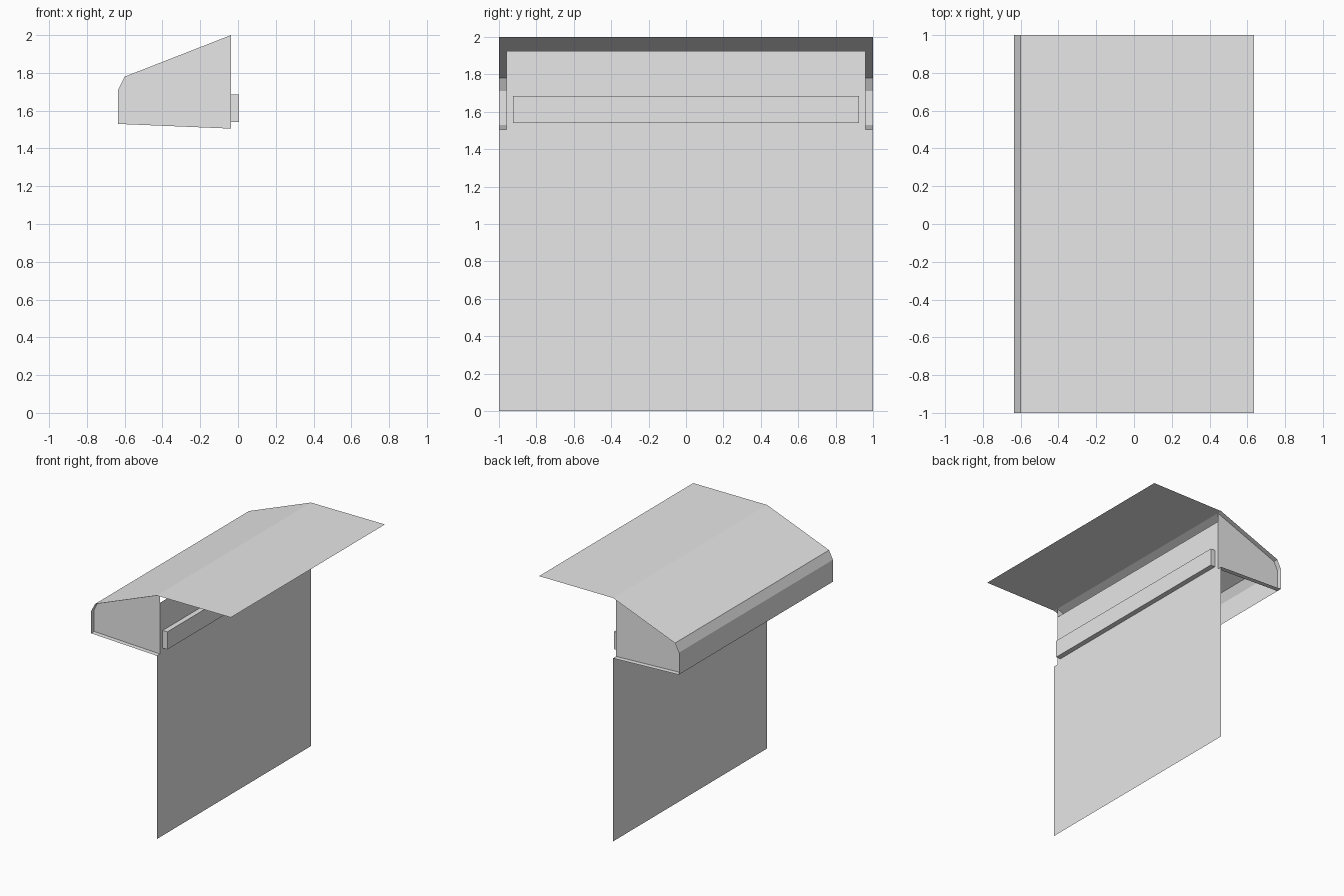
import bpy, bmesh

cube = bpy.data.objects.get("Cube")
if cube:
    bpy.data.objects.remove(cube, do_unlink=True)

grey = bpy.data.materials.new("light_grey")
grey.use_nodes = True
grey.diffuse_color = (0.8, 0.8, 0.8, 1)
grey.node_tree.nodes["Principled BSDF"].inputs["Base Color"].default_value = (0.8, 0.8, 0.8, 1)

WALL_X, FRONT_X, END_Y = -0.037, -0.635, 0.96
# Hood outline in x, z, from the lower lip up to the ridge
HOOD = [(FRONT_X, 1.53), (FRONT_X, 1.71), (-0.60, 1.78), (WALL_X, 2.0)]
LOW_BACK = (WALL_X, 1.505)


def build(name, faces):
    """Make one flat-shaded object from lists of face corners."""
    bm = bmesh.new()
    for corners in faces:
        bm.faces.new([bm.verts.new(c) for c in corners])
    bmesh.ops.remove_doubles(bm, verts=bm.verts, dist=1e-5)
    mesh = bpy.data.meshes.new(name)
    bm.to_mesh(mesh)
    bm.free()
    mesh.materials.append(grey)
    obj = bpy.data.objects.new(name, mesh)
    bpy.context.collection.objects.link(obj)
    return obj


def sheet(name, path, y0, y1):
    """Sweep an x, z path along y as a thin sheet."""
    return build(name, [[(ax, y0, az), (ax, y1, az), (bx, y1, bz), (bx, y0, bz)]
                        for (ax, az), (bx, bz) in zip(path, path[1:])][::1])


# Hood cover, flat awning and hanging wall sheet
sheet("hood_cover", HOOD[::-1], 1, -1)
sheet("awning", [(WALL_X, 2.0), (0.635, 2.0)], 1, -1)
sheet("hanging_wall", [(WALL_X, 0), LOW_BACK], -1, 1)
sheet("hood_back_panel", [LOW_BACK, (WALL_X, 1.925)], -END_Y, END_Y)

# Recessed end panels, each with a narrow ledge under it
for side, label in ((-1, "front"), (1, "back")):
    outline = [(x, side * END_Y, z) for x, z in HOOD + [LOW_BACK]]
    build(label + "_end_panel", [outline[::side]])
    lo, hi = sorted((side * END_Y, side))
    sheet(label + "_end_ledge", [HOOD[0], LOW_BACK], hi, lo)

# Mounting rail on the wall
bm = bmesh.new()
bmesh.ops.create_cube(bm, size=1)
bmesh.ops.scale(bm, vec=(0.042, 1.85, 0.145), verts=bm.verts)
bmesh.ops.translate(bm, vec=(WALL_X + 0.021, 0, 1.612), verts=bm.verts)
rail = bpy.data.meshes.new("mounting_rail")
bm.to_mesh(rail)
bm.free()
rail.materials.append(grey)
bpy.context.collection.objects.link(bpy.data.objects.new("mounting_rail", rail))
